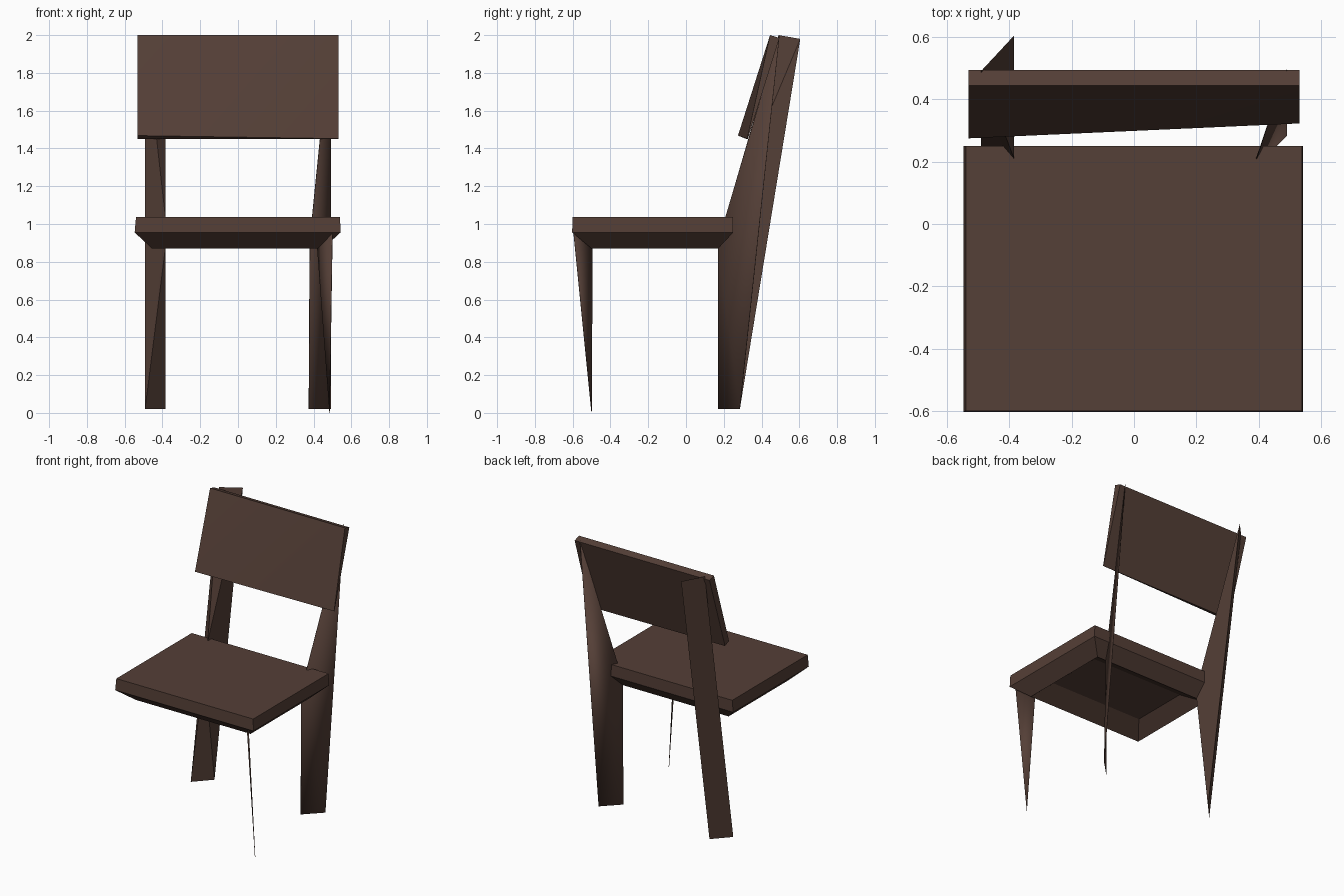
import bpy, bmesh, math

if "Cube" in bpy.data.objects:
    bpy.data.objects.remove(bpy.data.objects["Cube"])

wood = bpy.data.materials.new("dark brown wood")
wood.diffuse_color = (0.09, 0.05, 0.038, 1)
wood.use_nodes = True
wood.node_tree.nodes["Principled BSDF"].inputs["Base Color"].default_value = wood.diffuse_color


def make(name, verts, faces, thickness=0.0, angle=25):
    """Mesh part with consistent normals; thickness turns a sheet into a thin plate."""
    mesh = bpy.data.meshes.new(name)
    mesh.from_pydata(verts, [], faces)
    bm = bmesh.new()
    bm.from_mesh(mesh)
    bmesh.ops.recalc_face_normals(bm, faces=bm.faces[:])
    bm.to_mesh(mesh)
    bm.free()
    obj = bpy.data.objects.new(name, mesh)
    bpy.context.collection.objects.link(obj)
    mesh.materials.append(wood)
    if thickness:
        mod = obj.modifiers.new("thickness", 'SOLIDIFY')
        mod.thickness = thickness
        mod.offset = 0
    bpy.ops.object.select_all(action='DESELECT')
    obj.select_set(True)
    bpy.context.view_layer.objects.active = obj
    bpy.ops.object.shade_smooth_by_angle(angle=math.radians(angle))
    return obj


def ring(x0, x1, y0, y1, z):
    return [(x0, y0, z), (x1, y0, z), (x1, y1, z), (x0, y1, z)]


# Seat: slab, chamfered apron below it, sloping hollow underside
rings = [ring(-0.54, 0.54, -0.60, 0.25, 1.038),
         ring(-0.547, 0.543, -0.603, 0.25, 0.955),
         ring(-0.455, 0.45, -0.50, 0.17, 0.87),
         ring(-0.36, 0.36, -0.38, 0.03, 0.95)]
faces = [(0, 1, 2, 3), (12, 13, 14, 15)]
for r in range(3):
    for i in range(4):
        j = (i + 1) % 4
        faces.append((r * 4 + i, r * 4 + j, r * 4 + 4 + j, r * 4 + 4 + i))
make("seat", [v for r in rings for v in r], faces)

# Backrest: leaning board whose lower right front corner is cut back
W = 0.532
make("backrest",
     [(-W, 0.445, 2.0), (W, 0.445, 2.0), (W, 0.323, 1.452), (-W, 0.275, 1.468),
      (-W, 0.495, 1.985), (W, 0.495, 1.985), (W, 0.327, 1.45), (-W, 0.32, 1.45)],
     [(0, 1, 3), (1, 2, 3), (4, 5, 6, 7), (0, 1, 5, 4),
      (3, 2, 6, 7), (0, 3, 7, 4), (1, 2, 6, 5)])

# Left back leg: diagonal outer face, side face and folded front
make("left_back_leg",
     [(-0.492, 0.17, 0.02), (-0.385, 0.285, 0.02), (-0.385, 0.605, 1.98),
      (-0.492, 0.49, 2.0), (-0.385, 0.21, 1.04), (-0.385, 0.17, 0.87)],
     [(0, 1, 2, 3), (1, 2, 4, 5), (0, 1, 5), (0, 5, 4), (0, 4, 3), (3, 4, 2)])

# Right back leg: thin diagonal plate rising to a point
make("right_back_leg",
     [(0.49, 0.285, 0.02), (0.375, 0.17, 0.02), (0.38, 0.17, 0.87),
      (0.393, 0.21, 1.04), (0.49, 0.495, 2.0)],
     [(0, 1, 2), (0, 2, 3), (0, 3, 4)], 0.003)

# Right front leg: thin tapered sliver
make("right_front_leg",
     [(0.50, -0.595, 0.95), (0.42, -0.495, 0.87), (0.485, -0.50, 0.0)],
     [(0, 1, 2)], 0.003)
